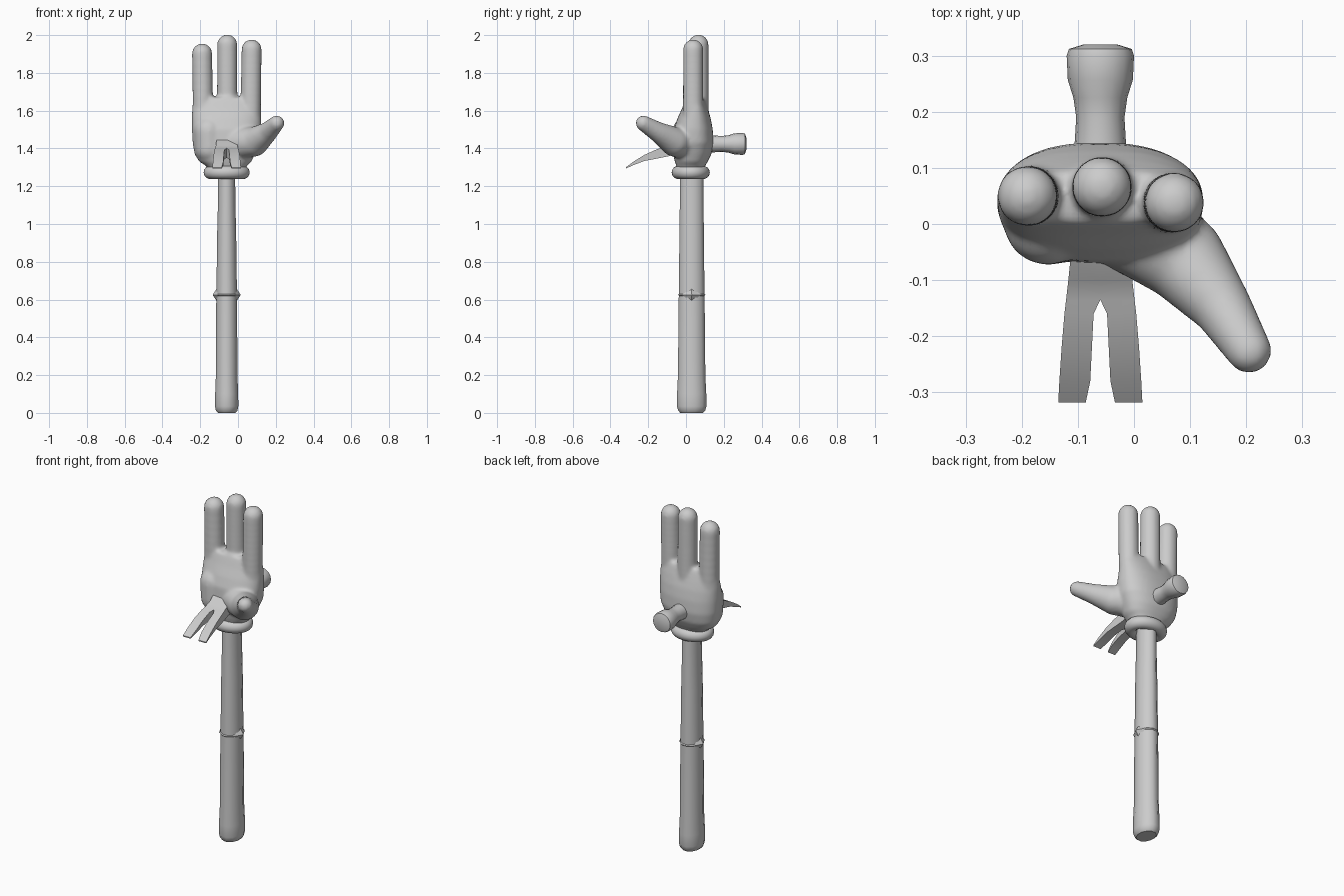
import bpy, bmesh, math
from mathutils import Vector, Matrix

if "Cube" in bpy.data.objects:
    bpy.data.objects.remove(bpy.data.objects["Cube"])

grey = bpy.data.materials.new("plain_grey")
grey.diffuse_color = (0.6, 0.6, 0.6, 1)
grey.use_nodes = True
grey.node_tree.nodes["Principled BSDF"].inputs["Base Color"].default_value = grey.diffuse_color


def finish(bm, name, angle=40):
    bmesh.ops.recalc_face_normals(bm, faces=bm.faces)
    me = bpy.data.meshes.new(name)
    bm.to_mesh(me)
    bm.free()
    me.materials.append(grey)
    ob = bpy.data.objects.new(name, me)
    bpy.context.collection.objects.link(ob)
    bpy.ops.object.select_all(action='DESELECT')
    ob.select_set(True)
    bpy.context.view_layer.objects.active = ob
    bpy.ops.object.shade_smooth_by_angle(angle=math.radians(angle))
    return ob


def loft(bm, rings):
    """Skin a list of point rings and cap both ends."""
    vs = [[bm.verts.new(p) for p in r] for r in rings]
    n = len(vs[0])
    for a, b in zip(vs, vs[1:]):
        for i in range(n):
            j = (i + 1) % n
            bm.faces.new((a[i], a[j], b[j], b[i]))
    bm.faces.new(vs[0])
    bm.faces.new(vs[-1])


def ring_z(z, cx, cy, rx, ry, n, power=1.0):
    pts = []
    for k in range(n):
        a = 2 * math.pi * (k + .5) / n
        c, s = math.cos(a), math.sin(a)
        pts.append((cx + rx * math.copysign(abs(c) ** power, c),
                    cy + ry * math.copysign(abs(s) ** power, s), z))
    return pts


def ball_chain(bm, pts, steps=14):
    """Overlapping balls between (x, y, z, radius) points."""
    for p, q in zip(pts, pts[1:]):
        for k in range(steps + 1):
            t = k / steps
            x, y, z, r = [a + (b - a) * t for a, b in zip(p, q)]
            bmesh.ops.create_uvsphere(bm, u_segments=20, v_segments=12, radius=r,
                                      matrix=Matrix.Translation((x, y, z)))


CX, CY = -0.06, 0.03

# Handle
bm = bmesh.new()
loft(bm, [ring_z(z, CX, CY, rx, ry, 12) for z, rx, ry in (
    (0.0, .048, .062), (.012, .059, .074), (.035, .064, .081), (.1, .063, .08), (.2, .059, .075),
    (.6, .057, .071), (.65, .056, .07), (.95, .052, .067), (1.1, .048, .065), (1.3, .046, .064))])
finish(bm, "handle")

# Thin joint line and pointed side nubs on the handle
bm = bmesh.new()
loft(bm, [ring_z(z, CX, CY, .056 + e, .07 + e, 12) for z, e in
          ((.617, -.002), (.625, .005), (.633, -.002))])
for sx in (-1, 1):
    base = [(CX + sx * .048, CY + y, .625 + z) for y, z in ((-.05, 0), (0, -.04), (.05, 0), (0, .04))]
    tip = [(CX + sx * .072, CY + y, .625 + z) for y, z in ((-.004, 0), (0, -.004), (.004, 0), (0, .004))]
    loft(bm, [base, tip])
finish(bm, "handle_joint", 20)

# Cuff roll
bm = bmesh.new()
N, M = 40, 14
grid = []
for i in range(N):
    a = 2 * math.pi * i / N
    row = []
    for j in range(M):
        b = 2 * math.pi * j / M
        r = .035 * math.cos(b)
        row.append(bm.verts.new((CX + (.087 + r) * math.cos(a), .025 + (.066 + r) * math.sin(a),
                                 1.273 + .035 * math.sin(b))))
    grid.append(row)
for i in range(N):
    for j in range(M):
        k, l = (i + 1) % N, (j + 1) % M
        bm.faces.new((grid[i][j], grid[k][j], grid[k][l], grid[i][l]))
finish(bm, "cuff")

# Glove: palm, fingers and thumb, fused by remesh
bm = bmesh.new()
loft(bm, [ring_z(z, cx, cy, rx, ry, 40, .85) for z, cx, cy, rx, ry in (
    (1.27, -.06, .025, .085, .066), (1.305, -.06, .025, .105, .075), (1.33, -.067, .028, .138, .087),
    (1.37, -.07, .033, .16, .102), (1.43, -.062, .038, .178, .108), (1.5, -.06, .038, .184, .104),
    (1.56, -.06, .043, .184, .088), (1.61, -.06, .047, .183, .069), (1.65, -.06, .048, .178, .054),
    (1.67, -.06, .048, .168, .045))])
for x, y, top in ((-.19, .05, 1.955), (-.057, .066, 2.002), (.072, .038, 1.976)):
    ball_chain(bm, [(x + (CX - x) * .04, y, 1.56, .055), (x, y, top - .053, .054)], 30)
ball_chain(bm, [(.0, .0, 1.43, .09), (.085, -.06, 1.435, .078), (.155, -.145, 1.485, .054),
                (.205, -.226, 1.534, .041)])
ball_chain(bm, [(-.15, .005, 1.4, .078), (-.155, .005, 1.49, .078)])
glove = finish(bm, "glove", 180)
m = glove.modifiers.new("fuse", 'REMESH')
m.mode = 'VOXEL'
m.voxel_size = .009
m.use_smooth_shade = True
m = glove.modifiers.new("soften", 'SMOOTH')
m.factor = .5
m.iterations = 8

# Hammer face at the back
bm = bmesh.new()
loft(bm, [[(CX + rx * math.cos(2 * math.pi * k / 16), y, 1.424 + rz * math.sin(2 * math.pi * k / 16))
           for k in range(16)] for y, rx, rz in (
    (.05, .05, .048), (.14, .046, .045), (.19, .043, .042), (.225, .048, .046), (.257, .058, .056),
    (.3, .06, .058), (.312, .056, .054), (.32, .03, .03))])
finish(bm, "hammer_face")

# Split claw at the front: two mirrored prongs
bm = bmesh.new()
for sx in (-1, 1):
    loft(bm, [[(CX + sx * a, y, zb), (CX + sx * b, y, zb), (CX + sx * b, y, zt), (CX + sx * a, y, zt)]
              for y, a, b, zt, zb in (
        (-.02, 0, .05, 1.46, 1.37), (-.07, 0, .054, 1.445, 1.365), (-.1, 0, .057, 1.417, 1.357),
        (-.135, 0, .061, 1.402, 1.35), (-.16, .012, .064, 1.393, 1.345), (-.22, .015, .069, 1.366, 1.334),
        (-.28, .018, .073, 1.329, 1.311), (-.318, .026, .075, 1.3, 1.294))])
finish(bm, "hammer_claw")
